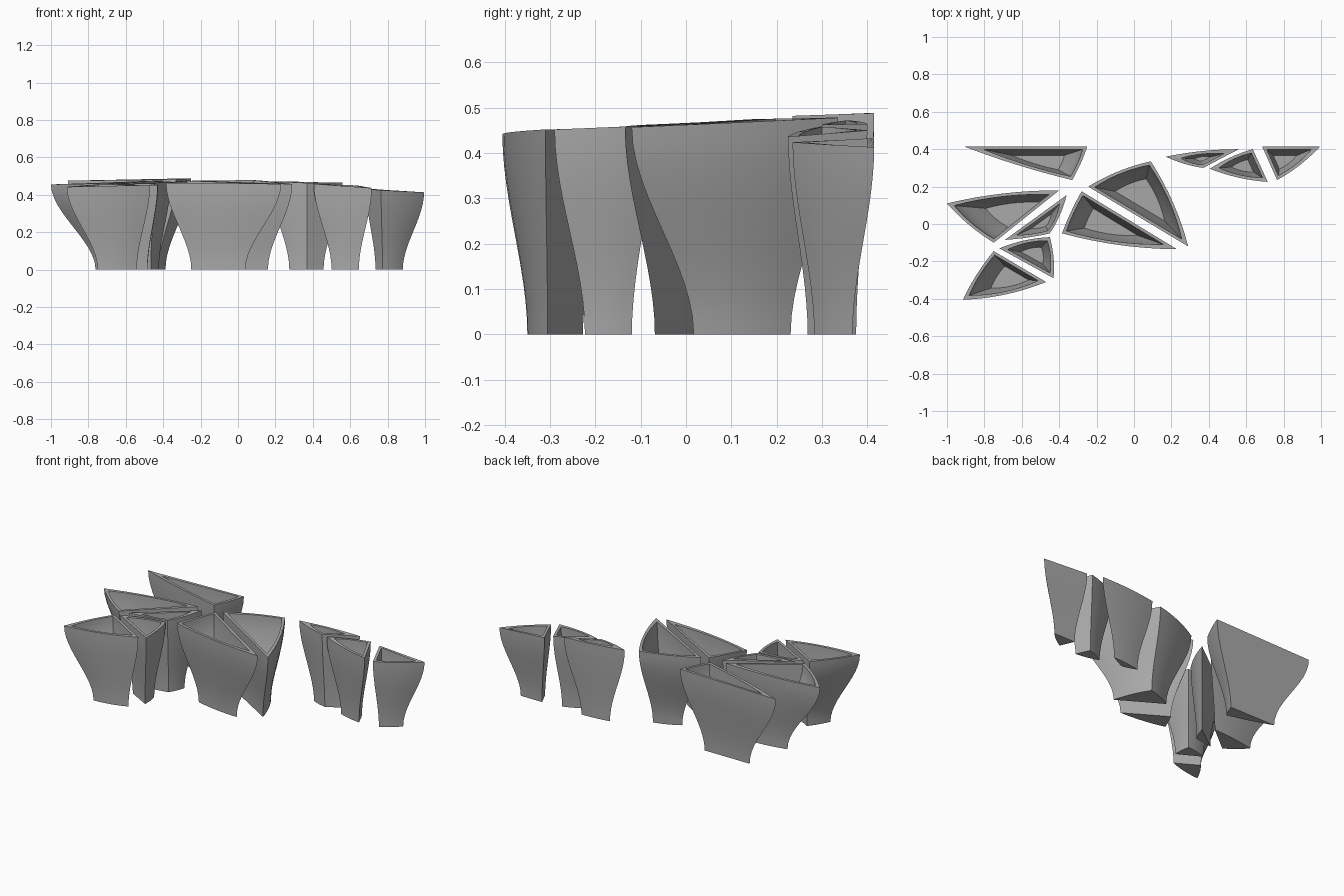
import bpy
import bmesh
from mathutils import Vector

if "Cube" in bpy.data.objects:
    bpy.data.objects.remove(bpy.data.objects["Cube"], do_unlink=True)

STEPS, LEVELS = 8, 12      # points per rim edge, rings up the wall
FOOT, WALL, FLOOR = 0.47, 0.016, 0.36

mat = bpy.data.materials.new("grey_concrete")
mat.use_nodes = True
mat.diffuse_color = (0.4, 0.4, 0.4, 1)
bsdf = mat.node_tree.nodes["Principled BSDF"]
bsdf.inputs["Base Color"].default_value = mat.diffuse_color
bsdf.inputs["Roughness"].default_value = 0.8


def flare(t):
    """Size of the outline at height fraction t, an S curve."""
    return FOOT + (1 - FOOT) * t * t * (3 - 2 * t)


def inset(tri, d):
    """Move the sides of a triangle inward by d."""
    a, b, c = [p.xy for p in tri]
    la, lb, lc = (b - c).length, (c - a).length, (a - b).length
    total = la + lb + lc
    centre = (a * la + b * lb + c * lc) / total
    radius = abs((b - a).cross(c - a)) / total
    k = max(0.25, 1 - d / radius)
    return [Vector((*(centre + (p.xy - centre) * k), p.z)) for p in tri]


def outline(tri, bows, t, d=0.0):
    """Closed loop of points at height fraction t, with bowed sides."""
    pts = []
    for i in range(3):
        p, q = tri[i], tri[(i + 1) % 3]
        out = Vector((q.y - p.y, p.x - q.x, 0)).normalized()
        for j in range(STEPS):
            u = j / STEPS
            v = p.lerp(q, u) + out * bows[i] * 4 * u * (1 - u)
            pts.append(v)
    return pts


def planter(name, corners, bows, centre=None):
    """Hollow three-sided planter; corners run counter-clockwise."""
    tri = [Vector(c) for c in corners]
    mid = sum(tri, Vector()) / 3
    if centre:
        mid = Vector((*centre, 0))

    def ring(t, d=0.0):
        s = flare(t)
        scaled = [Vector((mid.x + (p.x - mid.x) * s,
                          mid.y + (p.y - mid.y) * s, p.z * t)) for p in tri]
        if d:
            scaled = inset(scaled, d)
        return outline(scaled, [b * s for b in bows], t)

    up = [i / LEVELS for i in range(LEVELS + 1)]
    down = [1 - (1 - FLOOR) * i / LEVELS for i in range(LEVELS + 1)]
    bm = bmesh.new()
    loops = [[bm.verts.new(p) for p in ring(t)] for t in up]
    loops += [[bm.verts.new(p) for p in ring(t, WALL)] for t in down]
    n = 3 * STEPS
    for lo, hi in zip(loops, loops[1:]):
        for i in range(n):
            j = (i + 1) % n
            bm.faces.new((lo[i], lo[j], hi[j], hi[i]))
    bm.faces.new(loops[0][::-1])
    bm.faces.new(loops[-1])
    bmesh.ops.recalc_face_normals(bm, faces=bm.faces)
    mesh = bpy.data.meshes.new(name)
    bm.to_mesh(mesh)
    bm.free()
    mesh.materials.append(mat)
    obj = bpy.data.objects.new(name, mesh)
    bpy.context.collection.objects.link(obj)
    bpy.ops.object.select_all(action='DESELECT')
    obj.select_set(True)
    bpy.context.view_layer.objects.active = obj
    bpy.ops.object.shade_smooth_by_angle(angle=0.6)


# Right-hand cluster
planter("back_right_planter",
        [(-.91, .415, .475), (-.33, .235, .482), (-.25, .415, .488)],
        (.01, .005, 0), (-.51, .33))
planter("outer_right_planter",
        [(-1, .11, .455), (-.75, -.10, .46), (-.40, .18, .475)],
        (.012, 0, .018), (-.55, .07))
planter("narrow_right_planter",
        [(-.36, .155, .472), (-.69, -.085, .46), (-.45, -.05, .463)],
        (0, .005, .01), (-.48, .01))
planter("inner_right_planter",
        [(-.72, -.13, .455), (-.43, -.29, .452), (-.45, -.07, .461)],
        (0, .01, .012))
planter("front_right_planter",
        [(-.75, -.145, .455), (-.915, -.405, .442), (-.47, -.31, .452)],
        (.01, .02, 0), (-.604, -.301))

# Middle pair
planter("middle_front_planter",
        [(-.28, .175, .475), (-.385, -.05, .464), (.23, -.135, .458)],
        (.005, .02, 0), (-.13, -.01))
planter("middle_back_planter",
        [(.09, .335, .478), (-.245, .20, .476), (.29, -.12, .457)],
        (.015, 0, .02))

# Left-hand row
planter("inner_left_planter",
        [(.17, .36, .472), (.37, .30, .463), (.56, .40, .464)],
        (.008, 0, .01))
planter("centre_left_planter",
        [(.635, .40, .45), (.405, .295, .458), (.715, .225, .436)],
        (.01, .012, 0))
planter("outer_left_planter",
        [(.685, .415, .432), (.765, .235, .424), (.995, .415, .413)],
        (0, .012, 0), (.78, .325))
